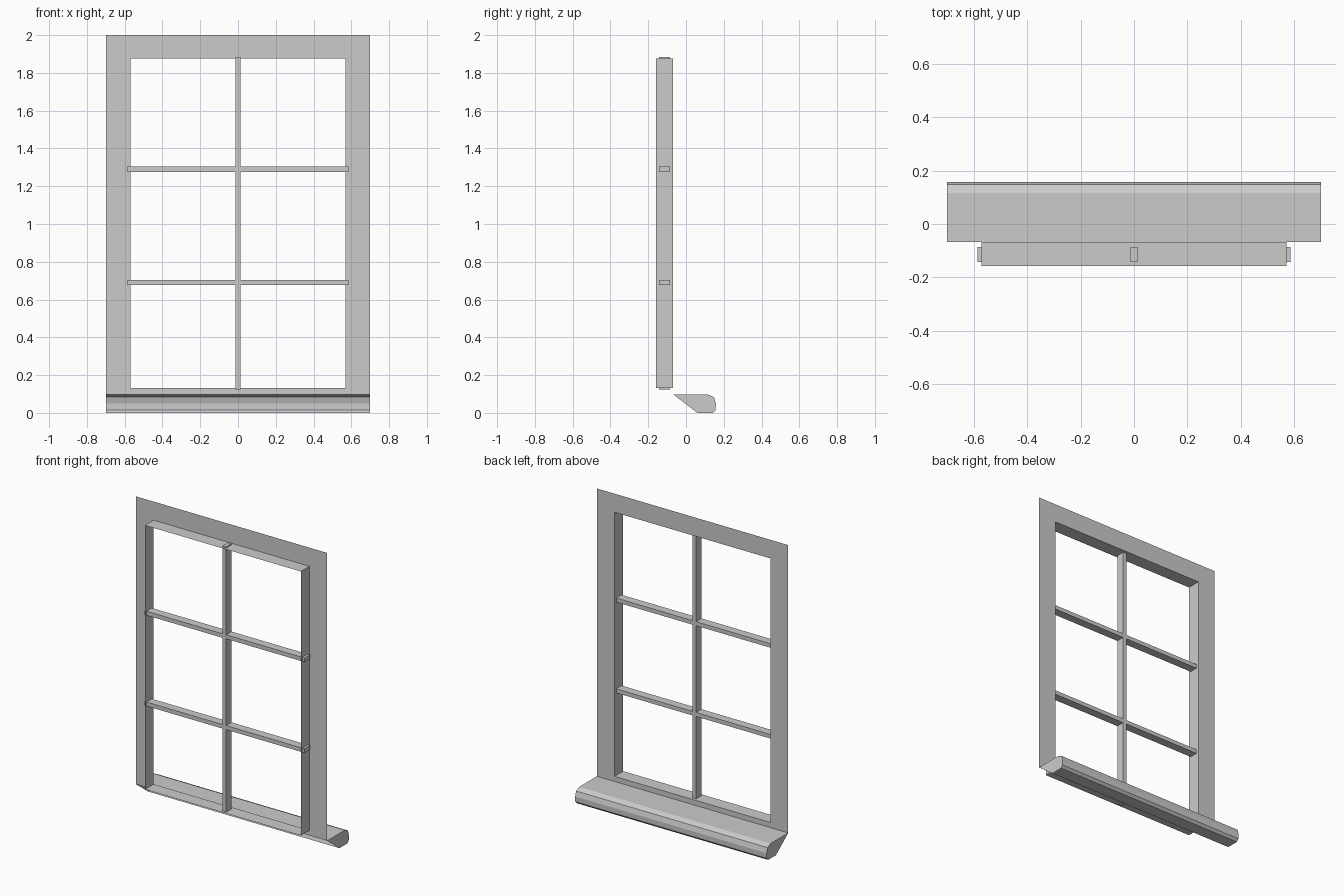
import bpy

if "Cube" in bpy.data.objects:
    bpy.data.objects.remove(bpy.data.objects["Cube"], do_unlink=True)

grey = bpy.data.materials.new("matte grey")
grey.use_nodes = True
colour = (0.6, 0.6, 0.6, 1)
grey.diffuse_color = colour
grey.node_tree.nodes["Principled BSDF"].inputs["Base Color"].default_value = colour


def add_mesh(name, verts, faces):
    mesh = bpy.data.meshes.new(name)
    mesh.from_pydata(verts, [], faces)
    mesh.materials.append(grey)
    obj = bpy.data.objects.new(name, mesh)
    bpy.context.collection.objects.link(obj)
    return obj


def rectangle(half_width, bottom, top, y):
    return [(-half_width, y, bottom), (half_width, y, bottom),
            (half_width, y, top), (-half_width, y, top)]


def bridge(a, b, count, closed=True):
    """Quads joining two rows of points that start at index a and b."""
    return [(a + i, a + (i + 1) % count, b + (i + 1) % count, b + i)
            for i in range(count if closed else count - 1)]


def bar(name, size, location):
    bpy.ops.mesh.primitive_cube_add(size=1, location=location)
    obj = bpy.context.object
    obj.name = name
    obj.scale = size
    bpy.ops.object.transform_apply(location=False, rotation=False, scale=True)
    obj.data.materials.append(grey)


WALL, OUTER = -0.068, -0.158
HALF, LOW, HIGH = 0.57, 0.132, 1.877

# Flat casing sheet around the opening
add_mesh("casing",
         rectangle(0.7, 0.098, 2.0, WALL) + rectangle(HALF, LOW, HIGH, WALL),
         bridge(4, 0, 4))

# Thin reveal lining the opening
add_mesh("reveal",
         rectangle(HALF, LOW, HIGH, WALL) + rectangle(HALF, LOW, HIGH, OUTER),
         bridge(0, 4, 4))

# Glazing bars
MID = -0.114
bar("vertical_bar", (0.027, 0.056, 1.76), (0, MID, 1.005))
for name, z in (("lower_bar", 0.69), ("upper_bar", 1.29)):
    bar(name, (1.172, 0.056, 0.027), (0, MID, z))

# Sill: rounded nose, open sloping underside, closed ends
profile = [(WALL, 0.098), (0.116, 0.098), (0.148, 0.083), (0.158, 0.05),
           (0.157, 0.016), (0.142, 0), (0.06, 0)]
n = len(profile)
add_mesh("sill",
         [(x, y, z) for x in (-0.7, 0.7) for y, z in profile],
         bridge(0, n, n, closed=False)
         + [tuple(reversed(range(n))), tuple(range(n, 2 * n))])
